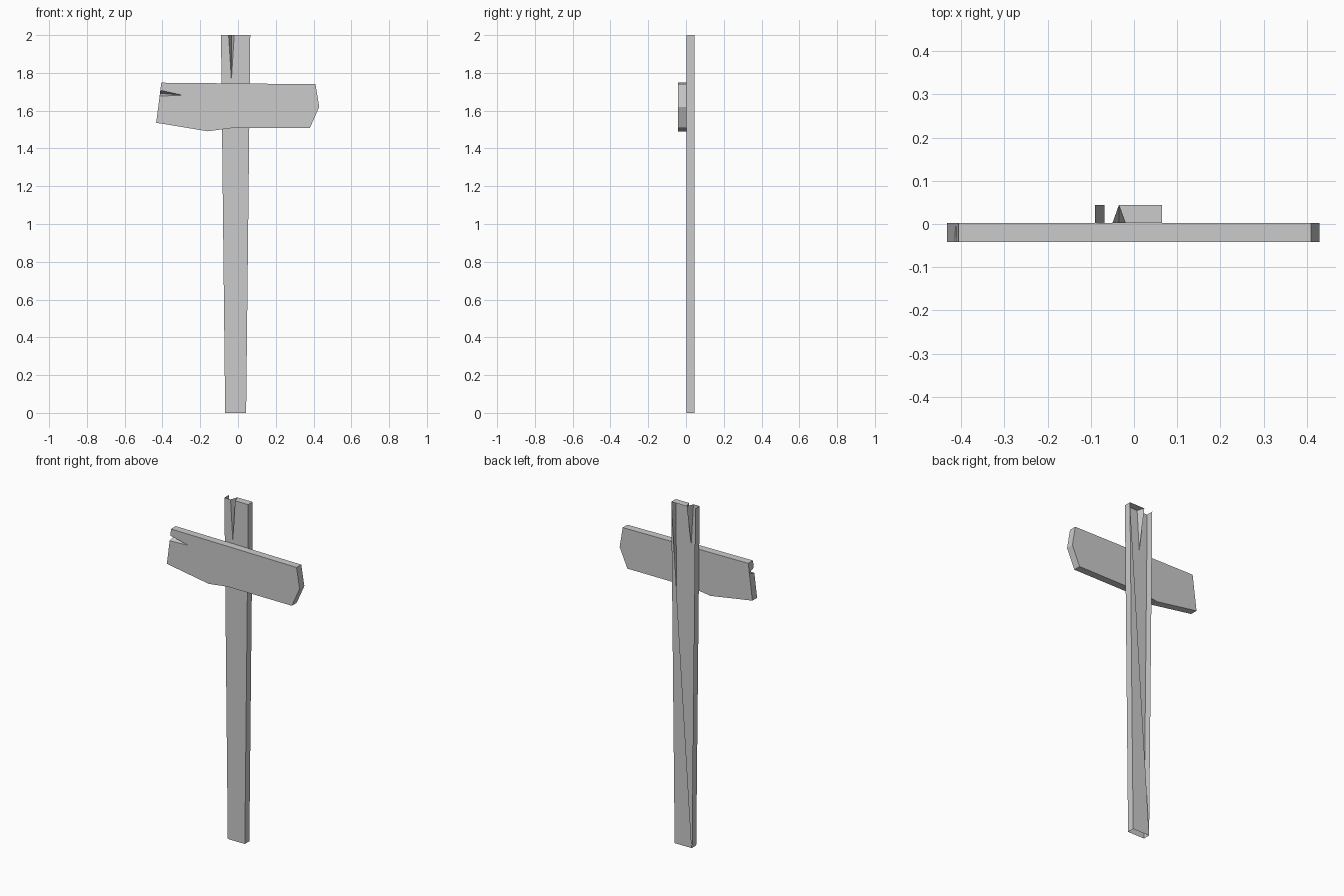
import bpy, bmesh

if "Cube" in bpy.data.objects:
    bpy.data.objects.remove(bpy.data.objects["Cube"])


def split_plank(name, outline, apex, split_back, y0, y1, open_edges=(), back=None):
    """Plank from a front outline; the split at index apex closes to one point at the back."""
    n = len(outline)
    bm = bmesh.new()
    front = [bm.verts.new((x, y0, z)) for x, z in outline]
    tip = bm.verts.new((split_back[0], y1, split_back[1]))
    rear = [tip if abs(i - apex) <= 1 else bm.verts.new((x, y1, z))
            for i, (x, z) in enumerate(outline)]

    # Front board face
    bm.faces.new(front)

    # Edge faces, including the two walls of the split
    for i in range(n):
        if i in open_edges:
            continue
        j = (i + 1) % n
        loop = list(dict.fromkeys((front[j], front[i], rear[i], rear[j])))
        bm.faces.new(loop)

    # Back face, either full or only the surviving part
    ring = list(dict.fromkeys(rear)) if back is None else [rear[i] for i in back]
    bm.faces.new(ring[::-1])

    mesh = bpy.data.meshes.new(name)
    bm.to_mesh(mesh)
    bm.free()
    obj = bpy.data.objects.new(name, mesh)
    bpy.context.collection.objects.link(obj)
    return obj


# Tapered post: open underneath, at the left of the top, and over half of the back
post = [(-0.068, 0), (0.043, 0), (0.065, 2), (-0.02, 2),
        (-0.035, 1.76), (-0.05, 2), (-0.09, 2)]
split_plank("post", post, 4, (-0.035, 2), 0.002, 0.044,
            open_edges=(0, 5), back=(0, 1, 2))

# Worn sign board with a split in its left end
board = [(-0.433, 1.536), (-0.16, 1.491), (-0.04, 1.507), (0.38, 1.507),
         (0.43, 1.62), (0.41, 1.74), (-0.406, 1.748), (-0.411, 1.708),
         (-0.293, 1.682), (-0.415, 1.677)]
split_plank("sign_board", board, 8, (-0.413, 1.692), -0.042, 0.002)
